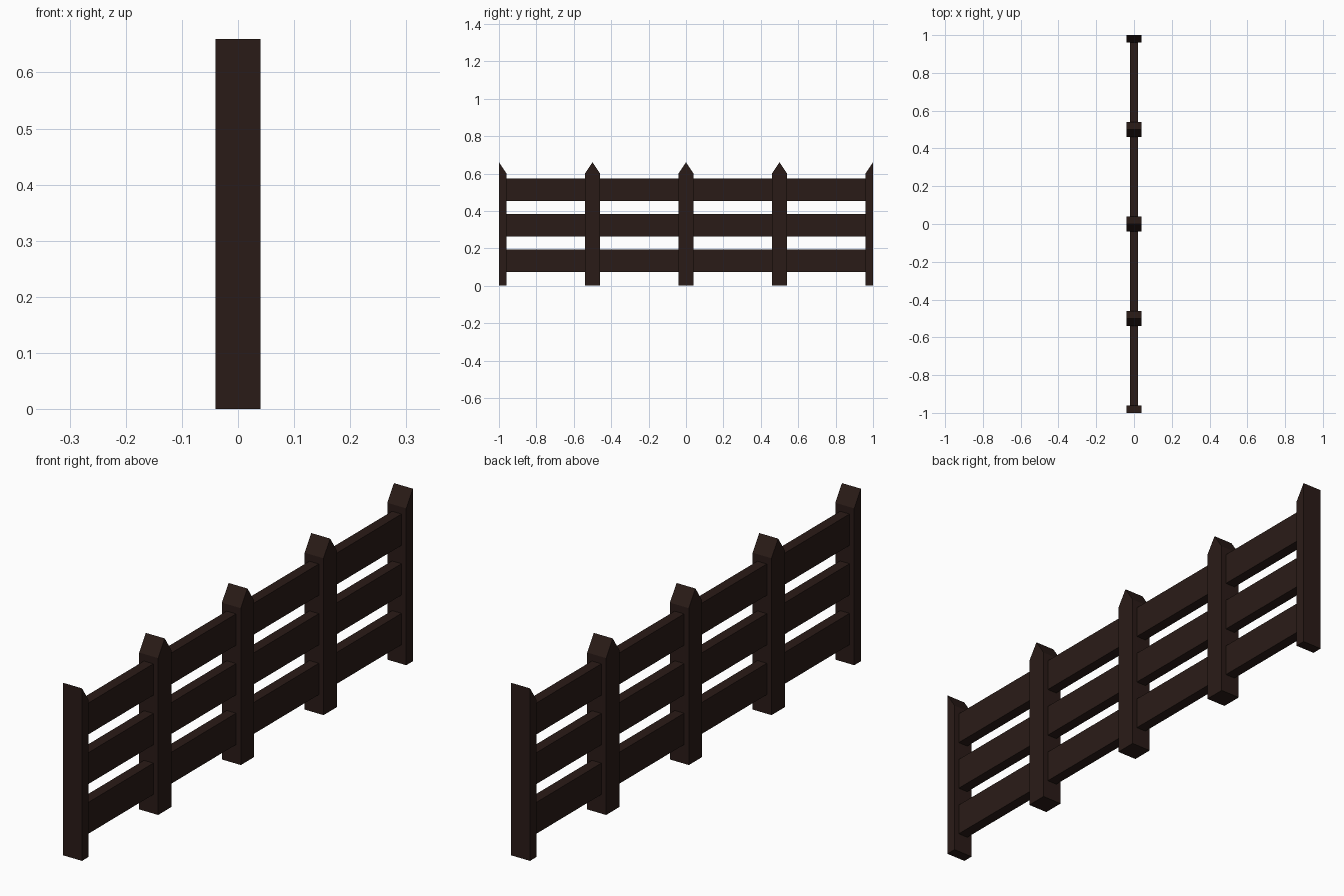
import bpy

if "Cube" in bpy.data.objects:
    bpy.data.objects.remove(bpy.data.objects["Cube"])

POST = 0.04       # post half width
SHOULDER, PEAK = 0.60, 0.66

wood = bpy.data.materials.new("dark_wood")
wood.diffuse_color = (0.023, 0.011, 0.0085, 1)
wood.use_nodes = True
wood.node_tree.nodes["Principled BSDF"].inputs["Base Color"].default_value = wood.diffuse_color


def extrude_x(name, profile, half):
    """Solid made by sweeping a (y, z) profile from -half to +half along x."""
    n = len(profile)
    verts = [(x, y, z) for x in (-half, half) for y, z in profile]
    faces = [tuple(reversed(range(n))), tuple(range(n, 2 * n))]
    faces += [(i, (i + 1) % n, n + (i + 1) % n, n + i) for i in range(n)]
    mesh = bpy.data.meshes.new(name)
    mesh.from_pydata(verts, [], faces)
    mesh.materials.append(wood)
    obj = bpy.data.objects.new(name, mesh)
    bpy.context.collection.objects.link(obj)
    return obj


# Full posts with pointed tops
for i, y in enumerate((-0.5, 0.0, 0.5)):
    extrude_x(f"post_{i + 1}", [(y - POST, 0), (y + POST, 0), (y + POST, SHOULDER),
                                (y, PEAK), (y - POST, SHOULDER)], POST)

# Half posts at both ends, cut flat on the outside
extrude_x("end_post_front", [(-1, 0), (-1 + POST, 0), (-1 + POST, SHOULDER), (-1, PEAK)], POST)
extrude_x("end_post_back", [(1 - POST, 0), (1, 0), (1, PEAK), (1 - POST, SHOULDER)], POST)

# Three rails in each bay between posts
for bay in range(4):
    y0, y1 = -1 + 0.5 * bay + POST, -0.5 + 0.5 * bay - POST
    for row, z in enumerate((0.073, 0.263, 0.453)):
        extrude_x(f"rail_{bay + 1}_{row + 1}",
                  [(y0, z), (y1, z), (y1, z + 0.12), (y0, z + 0.12)], 0.02)
